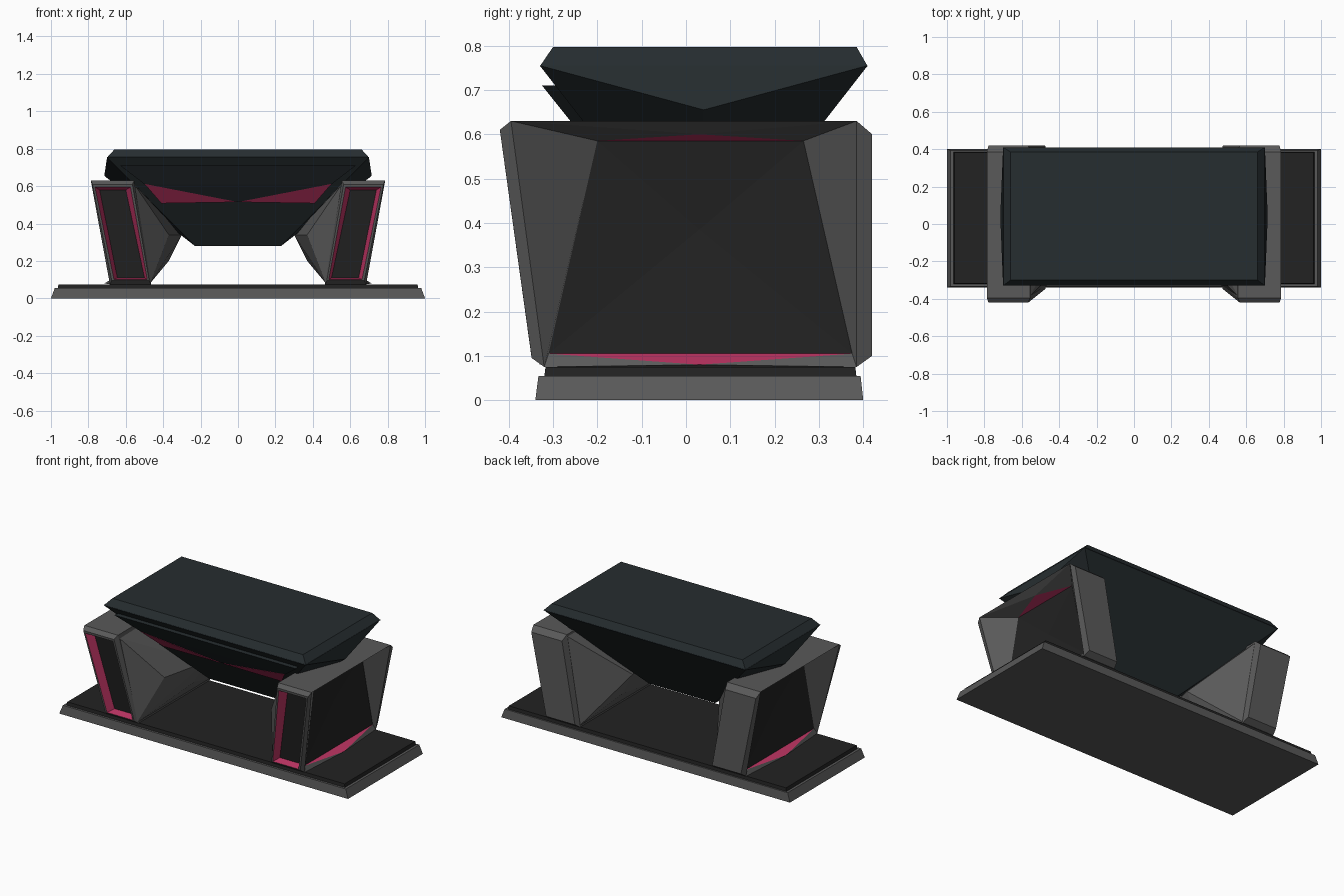
import bpy, bmesh

if "Cube" in bpy.data.objects:
    bpy.data.objects.remove(bpy.data.objects["Cube"])


def material(name, rgb):
    m = bpy.data.materials.new(name)
    m.diffuse_color = (*rgb, 1)
    m.use_nodes = True
    m.node_tree.nodes["Principled BSDF"].inputs["Base Color"].default_value = m.diffuse_color
    return m


GREY = material("grey_metal", (0.1, 0.1, 0.1))
DARK = material("dark_panel", (0.016, 0.016, 0.016))
SLATE = material("slate", (0.019, 0.026, 0.029))
PINK = material("pink", (0.53, 0.036, 0.13))


def finish(name, bm, mats):
    bmesh.ops.recalc_face_normals(bm, faces=bm.faces)
    me = bpy.data.meshes.new(name)
    bm.to_mesh(me)
    bm.free()
    for m in mats:
        me.materials.append(m)
    ob = bpy.data.objects.new(name, me)
    bpy.context.collection.objects.link(ob)
    return ob


def hull(name, pts, mat):
    bm = bmesh.new()
    for p in pts:
        bm.verts.new(p)
    bmesh.ops.convex_hull(bm, input=bm.verts)
    bmesh.ops.dissolve_limit(bm, angle_limit=0.01, verts=bm.verts, edges=bm.edges)
    return finish(name, bm, [mat])


def rect(x, y0, y1, z):
    return [(sx * x, y, z) for sx in (-1, 1) for y in (y0, y1)]


def both(pts):
    return [(s * x, y, z) for x, y, z in pts for s in (-1, 1)]


# Base plate and its dark top sheet
hull("base_plate", rect(1, -.34, .40, 0) + rect(.98, -.333, .394, .054), GREY)
hull("base_sheet", rect(.965, -.32, .385, .05) + rect(.96, -.317, .382, .075), DARK)

# Bevelled table top
hull("table_top", rect(.70, -.33, .41, .753) + rect(.66, -.30, .385, .797), SLATE)

# Wedge-shaped underbody narrowing to a keel, with a pointed end on each side
hull("underbody", rect(.70, -.33, .41, .755)
     + both([(.715, .04, .655), (.23, .04, .28)]), SLATE)

# Raised front panel with a V lower edge, and pink slivers below it
hull("front_panel", both([(.63, -.325, .71), (.5, -.245, .61), (.55, 0, .71), (.4, 0, .6)])
     + [(0, -.16, .515)], SLATE)
for s, side in ((-1, "left"), (1, "right")):
    hull("front_sliver_" + side, [(s * .5, -.25, .612), (0, -.165, .515), (s * .41, -.155, .508),
                                  (s * .4, -.1, .56)], PINK)


def section(xt0, xt1, zt, yt, xb0, xb1, zb, yb):
    # inner-top, outer-top, outer-bottom, inner-bottom
    return [(xt0, yt, zt), (xt1, yt, zt), (xb1, yb, zb), (xb0, yb, zb)]


SECTIONS = [
    section(.60, .74, .58, -.365, .50, .645, .11, -.30),      # recess floor
    section(.575, .765, .595, -.418, .485, .663, .10, -.349),  # recess rim
    section(.565, .778, .61, -.42, .475, .675, .095, -.348),   # front rim
    section(.555, .787, .63, -.395, .465, .685, .075, -.32),   # front chamfer
    section(.555, .787, .63, .385, .465, .685, .075, .385),    # back chamfer
    section(.565, .778, .60, .42, .475, .675, .10, .42),       # back rim
]
PANEL = [(.67, -.20, .585), (.67, .265, .585), (.67, .375, .105), (.67, -.31, .105)]


def leg_frame(name, s):
    bm = bmesh.new()

    def vert(p):
        return bm.verts.new((s * p[0], p[1], p[2]))

    def face(mat, *vs):
        bm.faces.new(vs).material_index = mat

    rings = [[vert(p) for p in ring] for ring in SECTIONS]
    face(1, *rings[0])
    face(0, *rings[-1])
    for i, (a, b) in enumerate(zip(rings, rings[1:])):
        for k in range(4):
            if (i, k) == (3, 1):
                continue  # outer side is filled by the sunken panel
            n = (k + 1) % 4
            face(2 if i == 0 else 0, a[k], a[n], b[n], b[k])
    # Sunken outer panel: four facets to a centre point
    outer = [rings[3][1], rings[4][1], rings[4][2], rings[3][2]]
    panel = [vert(p) for p in PANEL]
    centre = vert((.645, .03, .385))
    for k in range(4):
        face(1, panel[k], panel[(k + 1) % 4], centre)
    for k in (1, 3):  # front and back walls
        n = (k + 1) % 4
        face(0, outer[k], outer[n], panel[n], panel[k])
    for k, p in ((0, (.74, .03, .60)), (2, (.715, .03, .08))):  # pink top and bottom
        mid = vert(p)
        face(0, outer[k], outer[k + 1], mid)
        face(0, outer[k], mid, panel[k])
        face(0, outer[k + 1], panel[k + 1], mid)
        face(2, panel[k], mid, panel[k + 1])
    finish(name, bm, [GREY, DARK, PINK])


for s, side in ((-1, "left"), (1, "right")):
    leg_frame("leg_" + side, s)
    # Faceted bulge on the inner side of the leg
    pts = [(.555, -.385, .61), (.47, -.33, .08), (.555, .385, .62), (.47, .385, .08),
           (.37, -.20, .34), (.30, .10, .34), (.37, .10, .20),
           (.60, -.2, .61), (.60, .3, .61), (.55, -.2, .08), (.55, .3, .08)]
    hull("leg_bulge_" + side, [(s * x, y, z) for x, y, z in pts], GREY)
